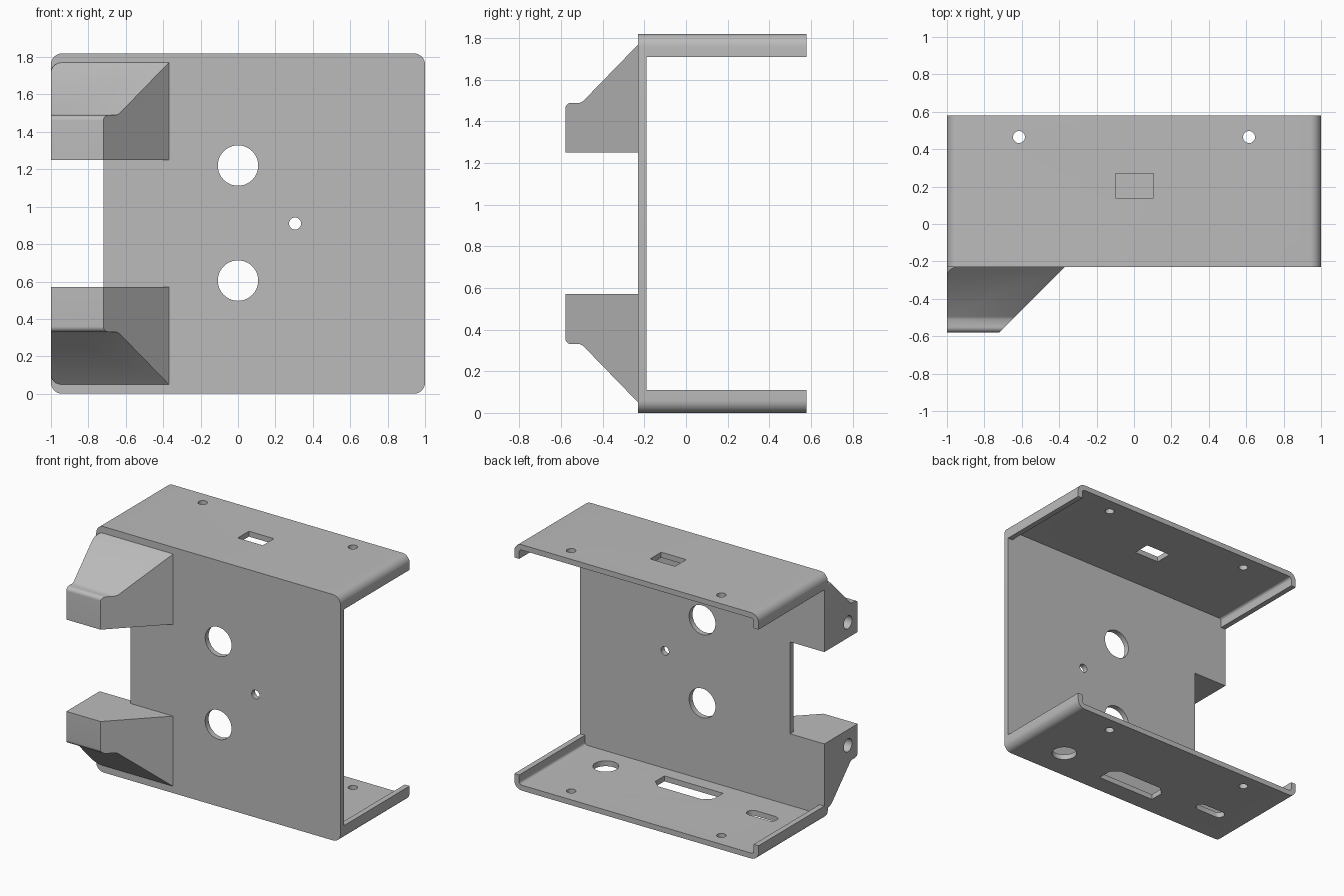
import bpy, bmesh, math
from mathutils import Vector

HEIGHT = 1.82      # overall height
THICK = 0.04       # sheet thickness
FRONT, BACK = -0.23, 0.58
RADIUS = 0.06      # outer bend radius

cube = bpy.data.objects.get("Cube")
if cube:
    bpy.data.objects.remove(cube, do_unlink=True)

grey = bpy.data.materials.new("plain_grey")
grey.use_nodes = True
grey.diffuse_color = (0.5, 0.5, 0.5, 1)
for node in grey.node_tree.nodes:
    if node.type == 'BSDF_PRINCIPLED':
        node.inputs["Base Color"].default_value = grey.diffuse_color


def arc(cx, cy, r, start, end, steps=8):
    angles = [math.radians(start + (end - start) * i / steps) for i in range(steps + 1)]
    return [(cx + r * math.cos(a), cy + r * math.sin(a)) for a in angles]


def circle(cx, cy, r):
    return arc(cx, cy, r, 0, 360, 40)[:-1]


def flip(points):
    """Mirror a profile about mid height."""
    return [(u, HEIGHT - v) for u, v in points]


def prism(name, points, axis, low, high):
    """Extrude a 2D profile along one axis."""
    def place(u, v, w):
        return {'x': (w, u, v), 'y': (u, w, v), 'z': (u, v, w)}[axis]
    bm = bmesh.new()
    face = bm.faces.new([bm.verts.new(place(u, v, low)) for u, v in points])
    new = bmesh.ops.extrude_face_region(bm, geom=[face])["geom"]
    shift = Vector(place(0, 0, high - low))
    bmesh.ops.translate(bm, vec=shift, verts=[g for g in new if isinstance(g, bmesh.types.BMVert)])
    bmesh.ops.recalc_face_normals(bm, faces=bm.faces)
    mesh = bpy.data.meshes.new(name)
    bm.to_mesh(mesh)
    bm.free()
    mesh.materials.append(grey)
    obj = bpy.data.objects.new(name, mesh)
    bpy.context.collection.objects.link(obj)
    return obj


def activate(obj):
    bpy.ops.object.select_all(action='DESELECT')
    obj.select_set(True)
    bpy.context.view_layer.objects.active = obj


def boolean(obj, cutter, operation='DIFFERENCE'):
    cutter.hide_render = True
    activate(obj)
    mod = obj.modifiers.new("cut", 'BOOLEAN')
    mod.operation, mod.solver, mod.object = operation, 'EXACT', cutter
    bpy.ops.object.modifier_apply(modifier=mod.name)
    bpy.data.objects.remove(cutter, do_unlink=True)


def finish(obj):
    activate(obj)
    bpy.ops.object.shade_smooth_by_angle(angle=math.radians(30))


end = 1 - RADIUS
top = HEIGHT - RADIUS

# Front plate with rounded corners and a notch between the tabs
plate = prism("front_plate",
              arc(end, top, RADIUS, 0, 90) + arc(-end, top, RADIUS, 90, 180)
              + [(-1, 1.25), (-0.72, 1.25), (-0.72, 0.57), (-1, 0.57)]
              + arc(-end, RADIUS, RADIUS, 180, 270) + arc(end, RADIUS, RADIUS, 270, 360),
              'y', FRONT, FRONT + THICK)
for x, z, r in [(0, 1.22, 0.108), (0, 0.605, 0.108), (0.305, 0.91, 0.032)]:
    boolean(plate, prism("cutter", circle(x, z, r), 'y', -0.4, 0))
finish(plate)

# Flanges with curled ends
inner = RADIUS - THICK
flange_profile = (
    [(1, 1.71)] + arc(end, top, RADIUS, 0, 90) + arc(-end, top, RADIUS, 90, 180)
    + [(-1, 1.71), (THICK - 1, 1.71)]
    + arc(-end, top, inner, 180, 90) + arc(end, top, inner, 90, 0) + [(1 - THICK, 1.71)])
screw_holes = [circle(x, 0.465, 0.032) for x in (-0.615, 0.615)]

# Openings: window above; round hole, chamfered port and oblong slot below
window = [(-0.1, 0.14), (0.105, 0.14), (0.105, 0.27), (-0.1, 0.27)]
port = [(-0.24, -0.09), (0.24, -0.09), (0.24, 0.015), (0.18, 0.07), (-0.18, 0.07), (-0.24, 0.015)]
slot = arc(-0.58, 0.05, 0.04, -90, 90) + arc(-0.74, 0.05, 0.04, 90, 270)

for name, profile, holes, z in [
        ("top_flange", flange_profile, [window], HEIGHT),
        ("bottom_flange", flip(flange_profile), [circle(0.65, 0.01, 0.087), port, slot], 0)]:
    flange = prism(name, profile, 'y', FRONT + THICK, BACK)
    for hole in screw_holes + holes:
        boolean(flange, prism("cutter", hole, 'z', z - 0.2, z + 0.2))
    finish(flange)

# Solid hinge tabs on the front, with a blind pin hole in the outer side
tab_profile = ([(FRONT, 1.25), (-0.58, 1.25)] + arc(-0.55, 1.46, 0.03, 180, 90)
               + [(-0.51, 1.49), (-0.495, 1.497), (FRONT, 1.77)])
limit = ([(0, 1), (0, 1.9)])
limit = [(0, 1.77)] + arc(-0.945, 1.715, 0.055, 90, 180) + [(-1, 1.0), (0, 1.0)]
pin = circle(-0.465, 1.365, 0.048)

for name, change in [("upper_tab", list), ("lower_tab", flip)]:
    tab = prism(name, change(tab_profile), 'x', -1.1, -0.3)
    bm = bmesh.new()
    bm.from_mesh(tab.data)
    cut = bmesh.ops.bisect_plane(bm, geom=bm.verts[:] + bm.edges[:] + bm.faces[:],
                                 plane_co=(-0.72, -0.58, 0), plane_no=(1, -1, 0), clear_outer=True)
    bmesh.ops.holes_fill(bm, edges=[e for e in cut["geom_cut"] if isinstance(e, bmesh.types.BMEdge)])
    bmesh.ops.recalc_face_normals(bm, faces=bm.faces)
    bm.to_mesh(tab.data)
    bm.free()
    boolean(tab, prism("cutter", change(limit), 'y', -1, 0.5), 'INTERSECT')
    boolean(tab, prism("cutter", change(pin), 'x', -1.2, -0.78))
    finish(tab)
